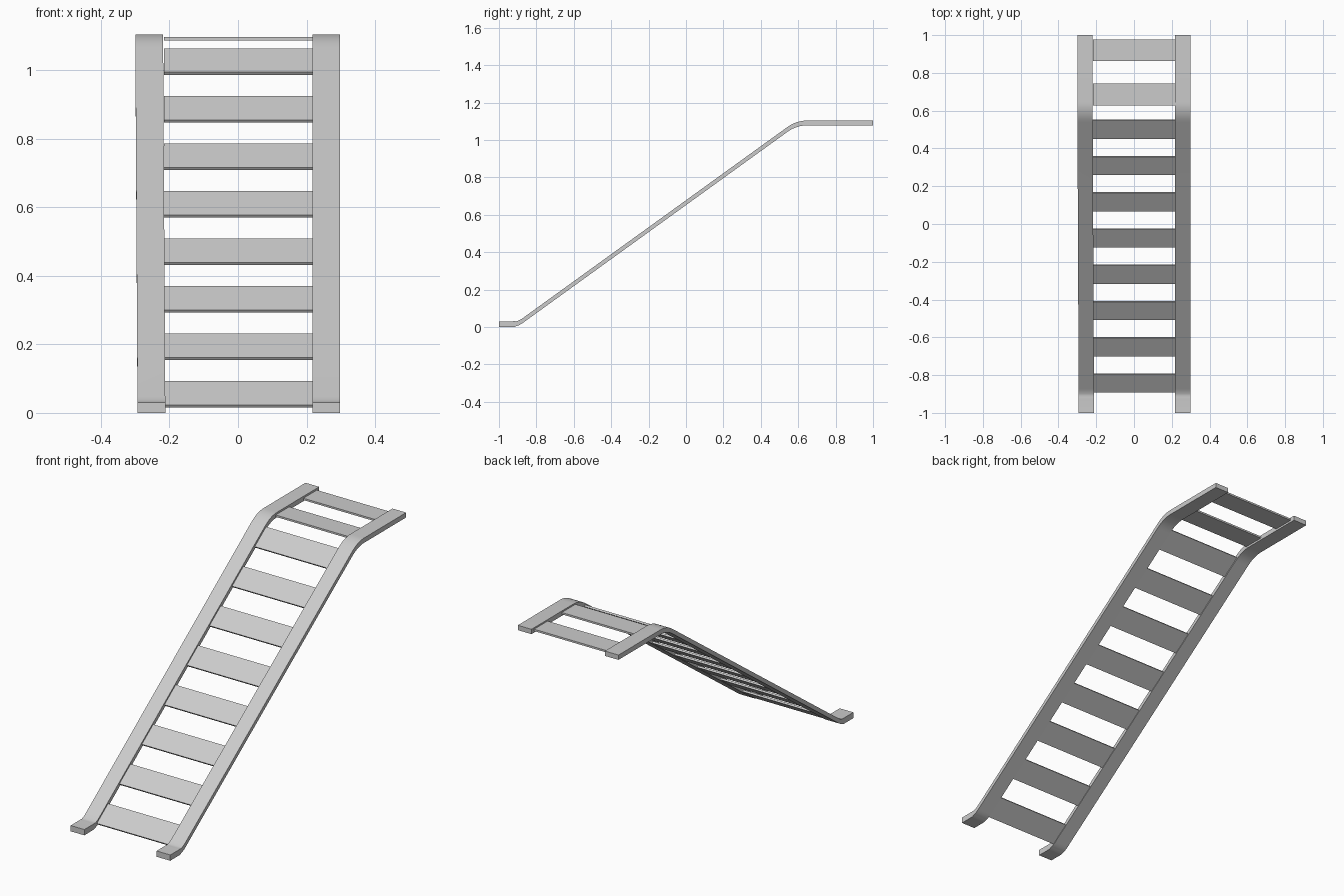
import bpy
import math

if "Cube" in bpy.data.objects:
    bpy.data.objects.remove(bpy.data.objects["Cube"])

SLOPE, MID = 0.722, 0.665           # ramp centre line: z = MID + SLOPE * y
Z_LOW, Z_HIGH = 0.0155, 1.091       # centre heights of the flat ends


def ramp(y):
    return MID + SLOPE * y


def bend(a, b, c, n=6):
    """Quadratic curve through a corner b from a to c."""
    pts = []
    for i in range(n + 1):
        t = i / n
        pts.append(tuple((1 - t) ** 2 * a[k] + 2 * t * (1 - t) * b[k] + t * t * c[k] for k in (0, 1)))
    return pts


def mesh_object(name, verts, faces):
    me = bpy.data.meshes.new(name)
    me.from_pydata(verts, [], faces)
    me.update()
    ob = bpy.data.objects.new(name, me)
    bpy.context.collection.objects.link(ob)
    return ob


# Centre path of the rails, as (y, z)
y_low = (Z_LOW - MID) / SLOPE
y_high = (Z_HIGH - MID) / SLOPE
low = bend((-0.925, Z_LOW), (y_low, Z_LOW), (-0.872, ramp(-0.872)))
high = bend((0.54, ramp(0.54)), (y_high, Z_HIGH), (0.645, Z_HIGH), 8)
path = [(-1, Z_LOW)] + low + high + [(1, Z_HIGH)]


def rail(name, outer, inner, drift):
    """Sweep a flat bar along the path; drift shifts x toward the top."""
    verts, faces = [], []
    for y, z in path:
        half = 0.0155 if y < -0.91 else 0.013
        d = drift * z
        verts += [(outer + d, y, z - half), (inner + d, y, z - half),
                  (inner + d, y, z + half), (outer + d, y, z + half)]
    for i in range(len(path) - 1):
        a, b = 4 * i, 4 * i + 4
        for k in range(4):
            j = (k + 1) % 4
            faces.append((a + k, a + j, b + j, b + k))
    e = 4 * (len(path) - 1)
    faces += [(3, 2, 1, 0), (e, e + 1, e + 2, e + 3)]
    if outer > inner:
        faces = [f[::-1] for f in faces]
    faces = [f[::-1] for f in faces]
    ob = mesh_object(name, verts, faces)
    bpy.context.view_layer.objects.active = ob
    ob.select_set(True)
    bpy.ops.object.shade_smooth_by_angle(angle=math.radians(30))
    ob.select_set(False)


rail("left_rail", -0.293, -0.212, -0.006)
rail("right_rail", 0.298, 0.217, 0.0)


def slat(name, y, z, length, angle):
    bpy.ops.mesh.primitive_cube_add(size=1, location=(0.001, y, z), rotation=(angle, 0, 0))
    ob = bpy.context.object
    ob.name = name
    ob.scale = (0.434, length, 0.010)


# Sloping slats
tilt = math.atan(SLOPE)
for i in range(8):
    y = -0.842 + i * 0.192
    slat(f"ramp_slat_{i + 1}", y, ramp(y) - 0.003, 0.119, tilt)

# Level slats on the top landing
for i, y in enumerate((0.685, 0.92)):
    slat(f"landing_slat_{i + 1}", y, Z_HIGH, 0.115, 0)
